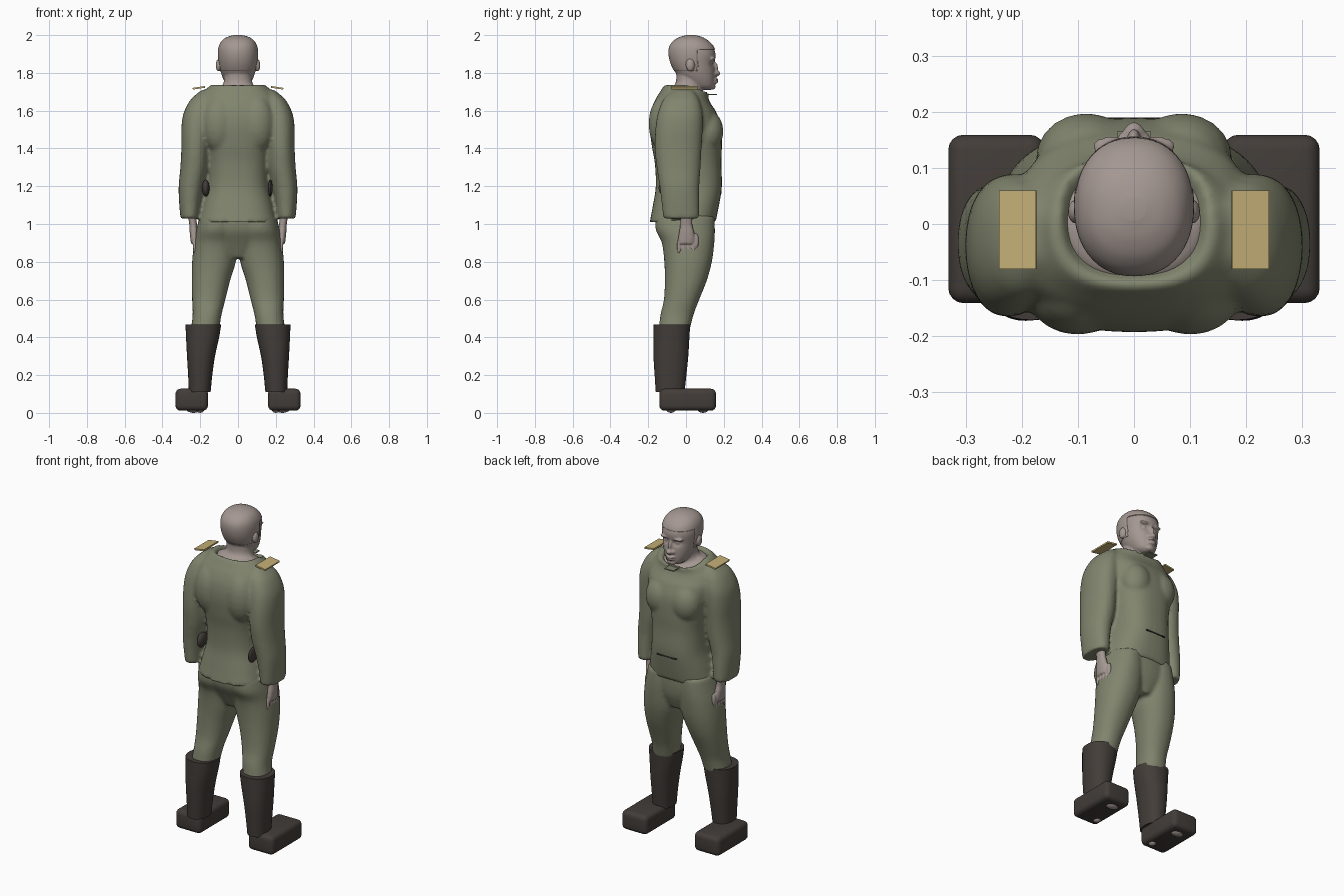
import bpy, bmesh, math
from mathutils import Matrix, Vector

cube = bpy.data.objects.get("Cube")
if cube:
    bpy.data.objects.remove(cube, do_unlink=True)


def material(name, r, g, b):
    m = bpy.data.materials.new(name)
    m.use_nodes = True
    m.diffuse_color = (r, g, b, 1)
    m.node_tree.nodes["Principled BSDF"].inputs["Base Color"].default_value = (r, g, b, 1)
    return m


CLOTH = material("olive cloth", .22, .235, .155)
SKIN = material("pale skin", .37, .31, .285)
LEATHER = material("dark leather", .055, .046, .04)
GOLD = material("gold braid", .55, .43, .18)


def spline(a, b, c, d, t):
    return .5 * (2 * b + (c - a) * t + (2 * a - 5 * b + 4 * c - d) * t * t
                 + (3 * b - a - 3 * c + d) * t ** 3)


def loft(bm, sections, side=1, power=2.2, grow=0, sides=40, steps=4, shape=None):
    """Capped skin through rounded sections given as (z, x0, x1, y0, y1)."""
    s = [sections[0]] + sections + [sections[-1]]
    rows = []
    for i in range(1, len(s) - 2):
        for k in range(steps):
            rows.append([spline(*q, k / steps) for q in zip(*s[i - 1:i + 3])])
    rows.append(sections[-1])
    rings = []
    for z, x0, x1, y0, y1 in rows:
        ring = []
        for j in range(sides):
            a = 2 * math.pi * j / sides
            c, n = math.cos(a), math.sin(a)
            u = math.copysign(abs(c) ** (2 / power), c)
            v = math.copysign(abs(n) ** (2 / power), n)
            p = Vector(((x0 + x1) / 2 + u * ((x1 - x0) / 2 + grow),
                        (y0 + y1) / 2 + v * ((y1 - y0) / 2 + grow), z))
            if shape:
                shape(p)
            p.x *= side
            ring.append(bm.verts.new(p))
        rings.append(ring)
    faces = [bm.faces.new(rings[0]), bm.faces.new(rings[-1])]
    for r, q in zip(rings, rings[1:]):
        for j in range(sides):
            k = (j + 1) % sides
            faces.append(bm.faces.new((r[j], r[k], q[k], q[j])))
    bmesh.ops.recalc_face_normals(bm, faces=faces)


def centred(rows):
    return [(z, -w, w, y0, y1) for z, w, y0, y1 in rows]


def blob(bm, centre, radii):
    bmesh.ops.create_uvsphere(bm, u_segments=20, v_segments=12, radius=1,
                              matrix=Matrix.Translation(centre) @ Matrix.Diagonal((*radii, 1)))


def box(bm, centre, size, tilt=0):
    bmesh.ops.create_cube(bm, size=1, matrix=Matrix.Translation(centre)
                          @ Matrix.Rotation(tilt, 4, 'Y') @ Matrix.Diagonal((*size, 1)))


def finish(name, bm, mat, voxel=0, relax=4, angle=40):
    me = bpy.data.meshes.new(name)
    bm.to_mesh(me)
    bm.free()
    me.materials.append(mat)
    ob = bpy.data.objects.new(name, me)
    bpy.context.collection.objects.link(ob)
    if voxel:
        # fuse the overlapping volumes into one soft surface
        r = ob.modifiers.new("fuse", 'REMESH')
        r.mode = 'VOXEL'
        r.voxel_size = voxel
        r.use_smooth_shade = True
        m = ob.modifiers.new("relax", 'SMOOTH')
        m.factor = .5
        m.iterations = relax
    elif angle:
        bpy.ops.object.select_all(action='DESELECT')
        ob.select_set(True)
        bpy.context.view_layer.objects.active = ob
        bpy.ops.object.shade_smooth_by_angle(angle=math.radians(angle))
    return ob


def neckline(p):
    p.z -= .35 * max(0, p.y) * min(1, max(0, (p.z - 1.6) / .135))


# Jacket: torso, chest, shoulder blades and sleeves
bm = bmesh.new()
loft(bm, centred([
    (1.01, .207, -.192, .157), (1.1, .187, -.175, .175), (1.2, .165, -.16, .19),
    (1.32, .165, -.165, .187), (1.42, .18, -.182, .19), (1.52, .2, -.193, .185),
    (1.6, .215, -.185, .157), (1.66, .207, -.162, .13), (1.7, .18, -.137, .118),
    (1.74, .137, -.108, .122), (1.71, .115, -.088, .1), (1.66, .08, -.05, .07)]),
    power=2.6, shape=neckline)
for s in (1, -1):
    blob(bm, (s * .085, .118, 1.49), (.09, .08, .11))
    blob(bm, (s * .1, -.115, 1.53), (.095, .083, .15))
    loft(bm, [
        (1.03, .205, .305, -.12, .07), (1.12, .195, .312, -.13, .07),
        (1.2, .18, .314, -.14, .07), (1.3, .158, .305, -.155, .077),
        (1.4, .15, .3, -.165, .082), (1.5, .14, .3, -.162, .088),
        (1.58, .13, .29, -.15, .088), (1.65, .13, .257, -.125, .072),
        (1.69, .13, .217, -.09, .05), (1.71, .14, .19, -.06, .03)], s)
finish("jacket", bm, CLOTH, .01)

# Collar tab at the throat
bm = bmesh.new()
box(bm, (0, .13, 1.686), (.06, .07, .006))
finish("collar_tab", bm, CLOTH, angle=0)

# Trousers: hips and both legs
bm = bmesh.new()
loft(bm, centred([(.82, .07, -.08, .11), (.9, .18, -.12, .14),
                  (.97, .212, -.155, .15), (1.05, .205, -.16, .15)]))
for s in (1, -1):
    loft(bm, [
        (.44, .1, .25, -.145, .02), (.52, .087, .24, -.135, .04),
        (.6, .067, .243, -.117, .07), (.7, .042, .245, -.112, .11),
        (.8, .012, .243, -.115, .137), (.9, .004, .232, -.128, .15),
        (.97, .004, .22, -.16, .153), (1.04, .01, .205, -.16, .15)], s)
finish("trousers", bm, CLOTH, .01)

# Head with facial features, ears and neck
SKULL = centred([
    (1.71, .03, .06, .13), (1.727, .055, .02, .148), (1.76, .075, -.02, .153),
    (1.8, .09, -.055, .153), (1.85, .1, -.08, .152), (1.9, .104, -.09, .156),
    (1.94, .098, -.084, .142), (1.97, .08, -.06, .112), (1.988, .052, -.027, .08),
    (1.997, .018, .01, .045)])


def eye_sockets(p):
    if p.y > .05:
        d = ((abs(p.x) - .037) / .022) ** 2 + ((p.z - 1.85) / .016) ** 2
        p.y -= .016 * math.exp(-d)


bm = bmesh.new()
loft(bm, SKULL, shape=eye_sockets)
loft(bm, centred([
    (1.69, .132, -.107, .118), (1.715, .122, -.096, .108), (1.732, .088, -.066, .09),
    (1.76, .075, -.052, .085), (1.82, .072, -.052, .085)]), shape=neckline)
blob(bm, (0, .152, 1.797), (.022, .03, .017))
blob(bm, (0, .15, 1.825), (.012, .02, .035))
blob(bm, (0, .15, 1.765), (.03, .022, .008))
blob(bm, (0, .148, 1.75), (.027, .022, .008))
blob(bm, (0, .135, 1.727), (.03, .022, .016))
for s in (1, -1):
    blob(bm, (s * .018, .148, 1.795), (.012, .016, .012))
    blob(bm, (s * .04, .139, 1.875), (.034, .017, .01))
    blob(bm, (s * .036, .127, 1.85), (.015, .014, .01))
    blob(bm, (s * .104, .022, 1.84), (.014, .022, .033))
finish("head", bm, SKIN, .005, 3)

# Close-cropped hair cap
bm = bmesh.new()
loft(bm, SKULL, grow=.003, sides=64, steps=8)
for v in bm.verts:
    v.co.z += .003
kept = lambda c: c.z > 1.925 or (c.y < .06 and c.z > 1.81)
bmesh.ops.delete(bm, geom=[f for f in bm.faces if not kept(f.calc_center_median())],
                 context='FACES')
hair = finish("hair_cap", bm, SKIN)
shell = hair.modifiers.new("thickness", 'SOLIDIFY')
shell.thickness = .006

# Belt edge showing at the waist
bm = bmesh.new()
box(bm, (0, .186, 1.165), (.13, .008, .006))
finish("belt_edge", bm, LEATHER, angle=0)

for s, side in ((1, "left"), (-1, "right")):
    # Hand with fingers and thumb
    bm = bmesh.new()
    loft(bm, [
        (1.08, .228, .272, -.03, .035), (1.0, .217, .258, -.03, .033),
        (.96, .212, .256, -.036, .042), (.92, .211, .252, -.042, .046),
        (.895, .215, .248, -.04, .04)], s)
    for i in range(4):
        blob(bm, (s * .228, -.037 + i * .025, .882), (.011, .011, .042))
    blob(bm, (s * .225, .053, .91), (.013, .015, .042))
    finish(side + "_hand", bm, SKIN, .005, 2)

    # Tall boot shaft
    bm = bmesh.new()
    loft(bm, [
        (.11, .145, .26, -.16, -.008), (.2, .136, .264, -.166, .002),
        (.3, .122, .27, -.172, .012), (.4, .1, .275, -.172, .018),
        (.468, .089, .278, -.171, .022)], s)
    finish(side + "_boot_shaft", bm, LEATHER)

    # Block-shaped shoe with rounded edges
    bm = bmesh.new()
    box(bm, (s * .245, .009, .07), (.172, .3, .116))
    bmesh.ops.bevel(bm, geom=bm.edges[:], offset=.027, segments=4, profile=.5,
                    affect='EDGES')
    finish(side + "_shoe", bm, LEATHER)

    # Sole of the foot showing under the shoe
    bm = bmesh.new()
    blob(bm, (s * .235, .09, .03), (.045, .035, .03))
    blob(bm, (s * .2, -.08, .03), (.025, .03, .03))
    finish(side + "_foot_sole", bm, SKIN)

    # Shoulder board
    bm = bmesh.new()
    box(bm, (s * .207, -.01, 1.721), (.066, .14, .009), s * .15)
    finish(side + "_shoulder_board", bm, GOLD, angle=0)

    # Dark pouch tucked between waist and sleeve
    bm = bmesh.new()
    blob(bm, (s * .171, -.1, 1.19), (.02 if s < 0 else .012, .045, .045))
    finish(side + "_waist_pouch", bm, LEATHER)
